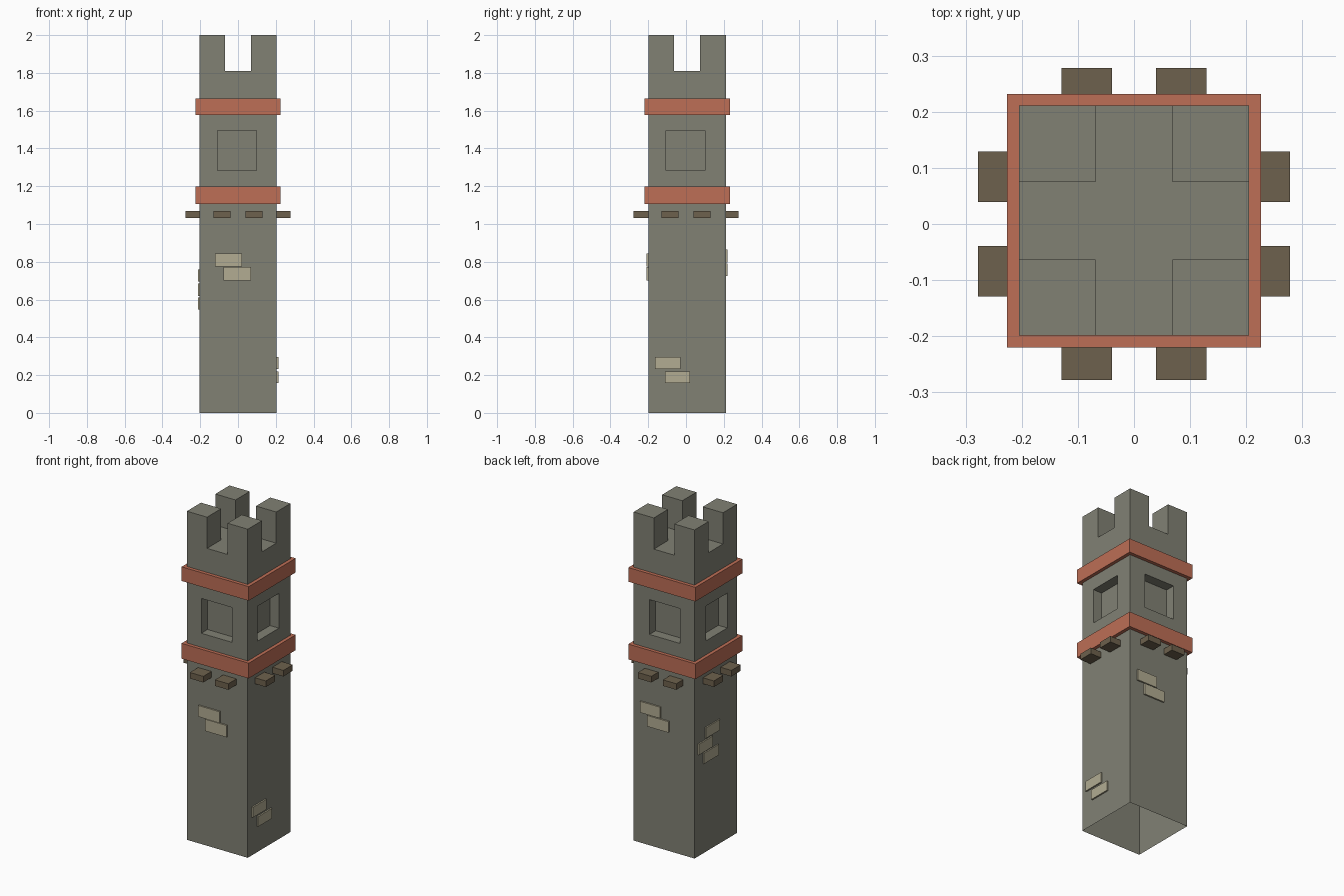
import bpy, bmesh
from mathutils import Vector

if "Cube" in bpy.data.objects:
    bpy.data.objects.remove(bpy.data.objects["Cube"])

CY = 0.006      # shaft centre in y
W = 0.205       # shaft half width
BW = 0.226      # band half width


def material(name, rgb):
    m = bpy.data.materials.new(name)
    m.diffuse_color = (*rgb, 1)
    m.use_nodes = True
    m.node_tree.nodes["Principled BSDF"].inputs["Base Color"].default_value = m.diffuse_color
    return m


STONE = material("grey stone", (0.220, 0.220, 0.175))
BAND = material("terracotta band", (0.510, 0.156, 0.093))
BRICK = material("pale brick", (0.445, 0.413, 0.288))
WOOD = material("brown wood", (0.155, 0.120, 0.074))


def finish(name, bm, *mats):
    bm.normal_update()
    me = bpy.data.meshes.new(name)
    bm.to_mesh(me)
    bm.free()
    for m in mats:
        me.materials.append(m)
    ob = bpy.data.objects.new(name, me)
    bpy.context.collection.objects.link(ob)
    return ob


def box(name, lo, hi, mat, open_bottom=False):
    lo, hi = Vector(lo), Vector(hi)
    bm = bmesh.new()
    bmesh.ops.create_cube(bm, size=1)
    for v in bm.verts:
        v.co = (lo + hi) / 2 + v.co * (hi - lo)
    if open_bottom:
        bm.normal_update()
        bmesh.ops.delete(bm, geom=[f for f in bm.faces if f.normal.z < -0.9], context='FACES')
    return finish(name, bm, mat)


# tower shaft: square rings up a stepped profile, open at the bottom
def ring(bm, half, z):
    return [bm.verts.new((sx * half, CY + sy * half, z))
            for sx, sy in ((-1, -1), (1, -1), (1, 1), (-1, 1))]


def wall_with_window(bm, a, b, c, d, side):
    """Replace wall quad a-b-c-d with a frame around a recessed window."""
    inward = -Vector(((0, -1, 0), (1, 0, 0), (0, 1, 0), (-1, 0, 0))[side])
    shift = -0.005 if side in (0, 2) else -0.008
    outer = [a, b, c, d]
    lip, deep = [], []
    for v in outer:
        p = v.co.copy()
        if side in (0, 2):
            p.x = shift + 0.103 * (1 if p.x > 0 else -1)
        else:
            p.y = CY + shift + 0.103 * (1 if p.y > CY else -1)
        p.z = 1.495 if p.z > 1.4 else 1.283
        lip.append(bm.verts.new(p))
        deep.append(bm.verts.new(p + inward * 0.06))
    for i in range(4):
        j = (i + 1) % 4
        bm.faces.new((outer[i], outer[j], lip[j], lip[i]))
        bm.faces.new((lip[i], lip[j], deep[j], deep[i]))
    bm.faces.new(deep)


profile = [(W, 0), (W, 1.105), (BW, 1.105), (BW, 1.198), (W, 1.198),
           (W, 1.578), (BW, 1.578), (BW, 1.664), (W, 1.664), (W, 1.81)]
bm = bmesh.new()
rings = [ring(bm, h, z) for h, z in profile]
for k in range(len(rings) - 1):
    r0, r1 = rings[k], rings[k + 1]
    for i in range(4):
        j = (i + 1) % 4
        if k == 4:
            wall_with_window(bm, r0[i], r0[j], r1[j], r1[i], i)
        else:
            f = bm.faces.new((r0[i], r0[j], r1[j], r1[i]))
            f.material_index = int(profile[k][0] == BW or profile[k + 1][0] == BW)
bm.faces.new(rings[-1])
finish("tower", bm, STONE, BAND)

# corner battlements
for sx in (0, 1):
    for sy in (0, 1):
        x0 = 0.069 if sx else -W
        y0 = CY + 0.069 if sy else CY - W
        box("battlement", (x0, y0, 1.81), (x0 + 0.136, y0 + 0.136, 2.0), STONE, True)


# plates and beams placed on a side: u runs along x or y, out is the outer limit
def on_side(name, side, u0, u1, z0, z1, out, mat):
    if side in ("front", "back"):
        s = -1 if side == "front" else 1
        ys = sorted((CY + s * W, s * out))
        box(name, (u0, ys[0], z0), (u1, ys[1], z1), mat)
    else:
        s = -1 if side == "left" else 1
        xs = sorted((s * W, s * out))
        box(name, (xs[0], u0, z0), (xs[1], u1, z1), mat)


# beam ends below the lower band
for side in ("front", "back", "left", "right"):
    for c in (-0.084, 0.084):
        on_side("beam_end", side, c - 0.045, c + 0.045, 1.032, 1.069, 0.278, WOOD)

# raised bricks
bricks = {
    "front": [(-0.123, 0.020, 0.775, 0.843), (-0.076, 0.068, 0.700, 0.772)],
    "right": [(-0.163, -0.030, 0.233, 0.295), (-0.112, 0.022, 0.158, 0.219)],
    "back": [(0.020, 0.157, 0.796, 0.864), (-0.035, 0.107, 0.724, 0.791)],
    "left": [(-0.024, 0.112, 0.695, 0.760), (0.044, 0.180, 0.620, 0.685),
             (-0.012, 0.130, 0.547, 0.612)],
}
reach = {"front": 0.208, "right": 0.214, "back": 0.220, "left": 0.213}
for side, items in bricks.items():
    for u0, u1, z0, z1 in items:
        on_side("brick", side, u0, u1, z0, z1, reach[side], BRICK)
